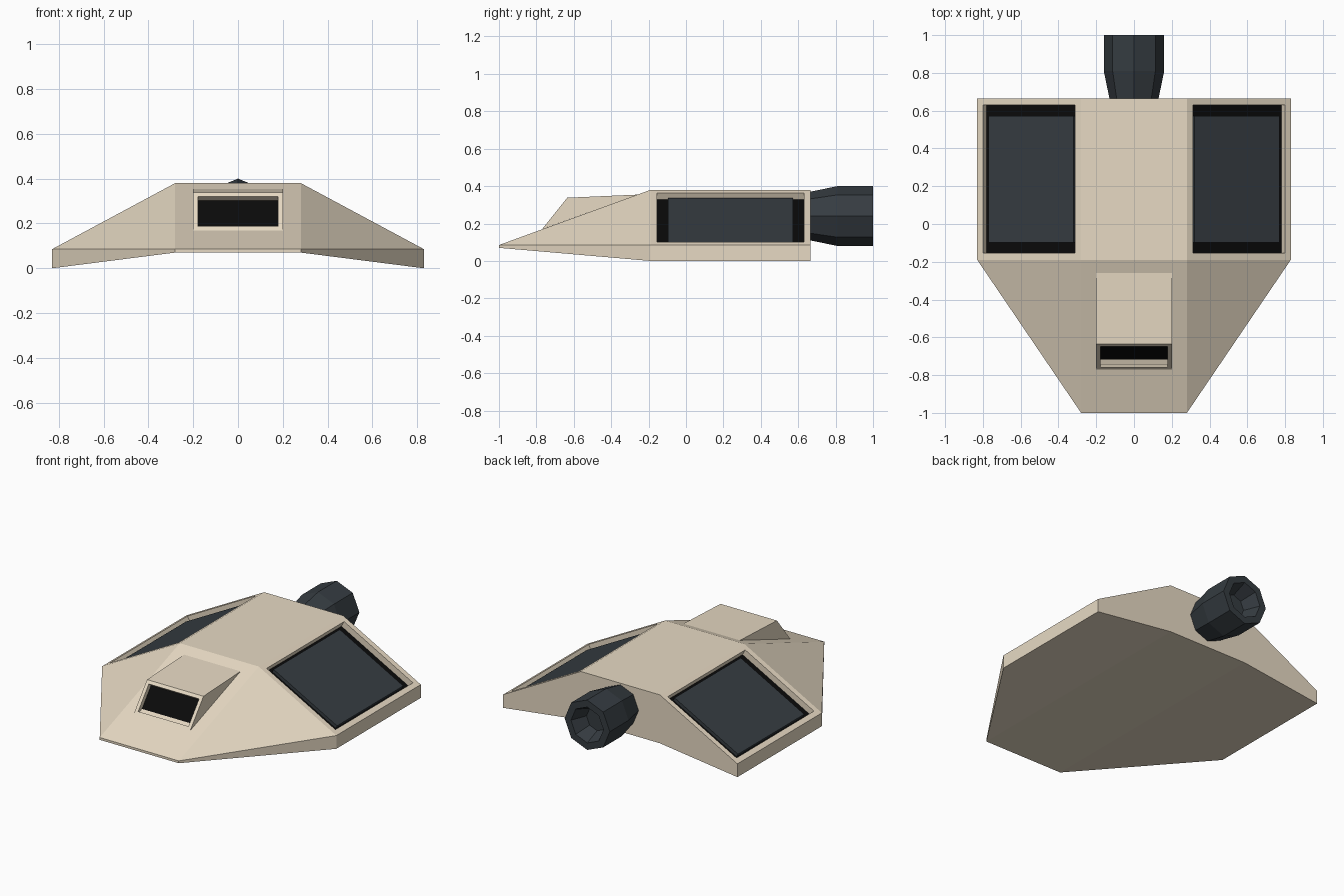
import bpy, bmesh
from math import pi, sin, cos
from mathutils import Matrix, Vector

if "Cube" in bpy.data.objects:
    bpy.data.objects.remove(bpy.data.objects["Cube"])


def material(name, rgb):
    m = bpy.data.materials.new(name)
    m.diffuse_color = (*rgb, 1)
    m.use_nodes = True
    m.node_tree.nodes["Principled BSDF"].inputs["Base Color"].default_value = m.diffuse_color
    return m


BEIGE = material("beige_paint", (0.80, 0.70, 0.55))
DARK = material("dark_metal", (0.036, 0.045, 0.053))
BLACK = material("black_recess", (0.003, 0.003, 0.003))


def finish(name, bm, *mats):
    me = bpy.data.meshes.new(name)
    bm.to_mesh(me)
    bm.free()
    ob = bpy.data.objects.new(name, me)
    for m in mats:
        me.materials.append(m)
    bpy.context.collection.objects.link(ob)
    return ob


def loft(bm, rings, cap_start=True, cap_end=True):
    """Skin a list of equally long point rings."""
    loops = [[bm.verts.new(p) for p in ring] for ring in rings]
    n = len(loops[0])
    for a, b in zip(loops, loops[1:]):
        for i in range(n):
            j = (i + 1) % n
            bm.faces.new((a[i], a[j], b[j], b[i]))
    if cap_start:
        bm.faces.new(loops[0])
    if cap_end:
        bm.faces.new(loops[-1])
    bmesh.ops.remove_doubles(bm, verts=bm.verts[:], dist=1e-4)
    bmesh.ops.recalc_face_normals(bm, faces=bm.faces[:])


def recess(bm, face, margin, depth):
    """Inset a face, sink it and colour its floor black."""
    bmesh.ops.inset_individual(bm, faces=[face], thickness=margin)
    bmesh.ops.inset_individual(bm, faces=[face], thickness=0, depth=-depth)
    face.material_index = 1


# Hull: arched section, tapering to a thin nose
half = [(0.28, 0.07), (0.83, 0.0), (0.83, 0.085), (0.28, 0.38)]
nose = [(0.28, 0.07), (0.28, 0.07), (0.28, 0.085), (0.28, 0.085)]


def section(points, y):
    return [(x, y, z) for x, z in points] + [(-x, y, z) for x, z in reversed(points)]


bm = bmesh.new()
loft(bm, [section(nose, -1), section(half, -0.19), section(half, 0.665)])

# Window recesses in the two sloping side panels
slopes = [f for f in bm.faces
          if abs(f.normal.x) > 0.3 and f.normal.z > 0.3 and f.calc_center_median().y > 0]
for f in slopes:
    recess(bm, f, 0.05, 0.04)
finish("hull", bm, BEIGE, BLACK)

# Dark panels lying in the window recesses
for side, label in ((1, "right"), (-1, "left")):
    down = Vector((side * 0.55, 0, -0.295)).normalized()
    normal = Vector((side * 0.295, 0, 0.55)).normalized()
    centre = Vector((side * 0.28, 0.238, 0.38)) + down * 0.311 - normal * 0.031
    axis_y = normal.cross(down)
    rot = Matrix((down, axis_y, normal)).transposed().to_4x4()
    bm = bmesh.new()
    bmesh.ops.create_cube(bm, size=1, matrix=Matrix.Translation(centre) @ rot
                          @ Matrix.Diagonal((0.51, 0.67, 0.024, 1)))
    finish(label + "_window_panel", bm, DARK)

# Air scoop: wedge resting on the front slope, with a sunken mouth
profile = [(-0.77, 0.169), (-0.635, 0.338), (-0.26, 0.3545)]
bm = bmesh.new()
loft(bm, [[(x, y, z) for y, z in profile] for x in (-0.2, 0.2)])
base = [f for f in bm.faces if f.normal.z < -0.5]
bmesh.ops.delete(bm, geom=base, context='FACES_ONLY')
mouth = min(bm.faces, key=lambda f: f.normal.y)
recess(bm, mouth, 0.031, 0.029)
finish("air_scoop", bm, BEIGE, BLACK)

# Engine: eight-sided nozzle with a hollow end
steps = [(0.64, 0.125), (0.665, 0.13), (0.81, 0.16), (1.0, 0.16), (1.0, 0.115), (0.90, 0.075)]
bm = bmesh.new()
loft(bm, [[(r * sin(i * pi / 4), y, 0.24 + r * cos(i * pi / 4)) for i in range(8)]
          for y, r in steps])
finish("engine_nozzle", bm, DARK)
